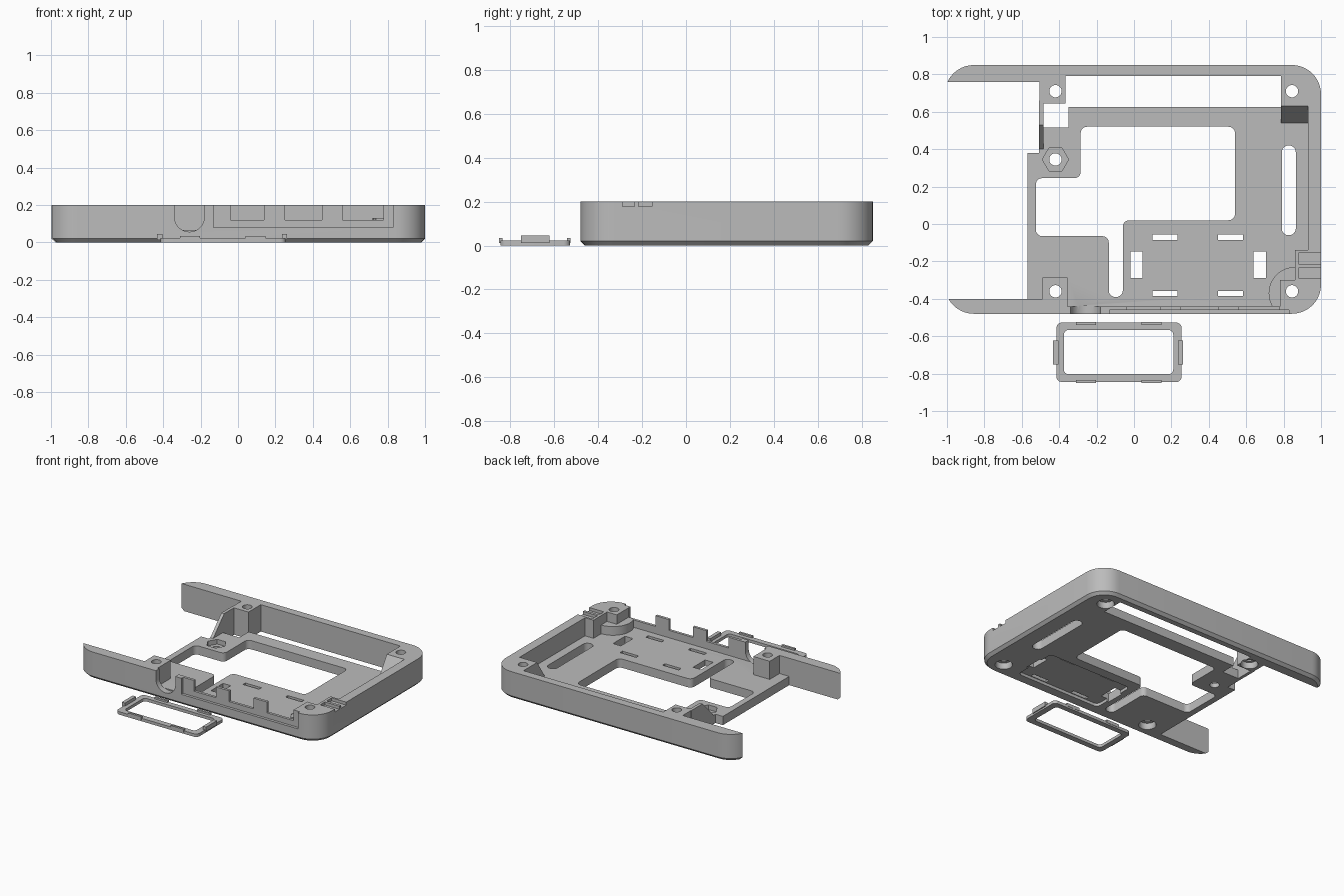
import bpy, bmesh, math
from mathutils import Vector

cube = bpy.data.objects.get("Cube")
if cube:
    bpy.data.objects.remove(cube, do_unlink=True)

grey = bpy.data.materials.new("plain grey")
grey.use_nodes = True
grey.diffuse_color = (0.5, 0.5, 0.5, 1)
grey.node_tree.nodes["Principled BSDF"].inputs["Base Color"].default_value = grey.diffuse_color

FLOOR, TOP, OVER, UNDER = 0.065, 0.2, 0.3, -0.1


def rect(x0, x1, y0, y1):
    return [(x0, y0), (x1, y0), (x1, y1), (x0, y1)]


def circle(x, y, r, n=32):
    return [(x + r * math.cos(math.tau * i / n), y + r * math.sin(math.tau * i / n)) for i in range(n)]


def rounded(pts, r, n=6):
    """Replace every corner of a right-angled outline with an arc."""
    out = []
    for i, p in enumerate(pts):
        p = Vector(p)
        a = (Vector(pts[i - 1]) - p).normalized() * r
        b = (Vector(pts[(i + 1) % len(pts)]) - p).normalized() * r
        for k in range(n + 1):
            t = math.pi / 2 * k / n
            out.append(tuple(p + a * (1 - math.sin(t)) + b * (1 - math.cos(t))))
    return out


def loft(bm, layers):
    """Stack outlines (points, z) into a closed solid."""
    loops = [[bm.verts.new((x, y, z)) for x, y in pts] for pts, z in layers]
    bm.faces.new(loops[0])
    bm.faces.new(loops[-1])
    for lo, hi in zip(loops, loops[1:]):
        for i in range(len(lo)):
            j = (i + 1) % len(lo)
            bm.faces.new((lo[i], lo[j], hi[j], hi[i]))


def build(name, *solids):
    """Each solid is a list of (outline, z) layers."""
    bm = bmesh.new()
    for layers in solids:
        loft(bm, layers)
    bmesh.ops.recalc_face_normals(bm, faces=bm.faces)
    mesh = bpy.data.meshes.new(name)
    bm.to_mesh(mesh)
    bm.free()
    mesh.materials.append(grey)
    ob = bpy.data.objects.new(name, mesh)
    bpy.context.collection.objects.link(ob)
    return ob


def prism(pts, z0, z1):
    return [(pts, z0), (pts, z1)]


def through(pts):
    return prism(pts, UNDER, OVER)


def cut(ob, *solids):
    cutter = build("cutter", *solids)
    cutter.hide_render = True
    mod = ob.modifiers.new("cut", 'BOOLEAN')
    mod.operation, mod.solver, mod.object = 'DIFFERENCE', 'EXACT', cutter
    bpy.context.view_layer.objects.active = ob
    bpy.ops.object.modifier_apply(modifier=mod.name)
    bpy.data.objects.remove(cutter, do_unlink=True)


def wedge(name, profile, x0, x1):
    """Extrude a (y, z) profile along x."""
    ob = build(name, prism(profile, x0, x1))
    for v in ob.data.vertices:
        y, z, x = v.co
        v.co = (x, y, z)
    return ob


# case body: rounded block with a chamfered bottom edge
outer = rounded(rect(-1.012, 1, -0.48, 0.85), 0.156, 10)
inset = rounded(rect(-0.992, 0.98, -0.46, 0.83), 0.136, 10)
case = build("case_body", [(inset, 0), (outer, 0.02), (outer, TOP)])

# interior cavity, leaving walls, arms and screw posts
cavity = [(-1.2, -0.40), (-0.49, -0.40), (-0.49, -0.285), (-0.355, -0.285),
          (-0.355, -0.44), (0.78, -0.44), (0.78, -0.30), (0.86, -0.30),
          (0.86, -0.14), (0.93, -0.14), (0.93, 0.63), (0.785, 0.63),
          (0.785, 0.79), (-0.365, 0.79), (-0.365, 0.645), (-0.505, 0.645),
          (-0.505, 0.76), (-1.2, 0.76)]
cut(case, prism(cavity, FLOOR, OVER))

# open left end
cut(case, through([(-1.2, -0.40), (-0.57, -0.40), (-0.57, 0.38), (-0.505, 0.38),
                   (-0.505, 0.76), (-1.2, 0.76)]))

# slot behind the floor
cut(case, through([(-0.485, 0.515), (-0.35, 0.515), (-0.35, 0.625), (0.785, 0.625),
                   (0.785, 0.79), (-0.365, 0.79), (-0.365, 0.645), (-0.485, 0.645)]))

# large floor opening
opening = [(-0.525, 0.245), (-0.285, 0.245), (-0.285, 0.52), (0.54, 0.52),
           (0.54, 0.02), (-0.06, 0.02), (-0.06, -0.39), (-0.135, -0.39),
           (-0.135, -0.065), (-0.525, -0.065)]
cut(case, through(rounded(opening, 0.034)))

# vent slot and clip slots in the floor
slots = [through(rounded(rect(0.79, 0.865, -0.06, 0.42), 0.036))]
for x in (0.1, 0.45):
    slots += [through(rect(x, x + 0.133, y, y + 0.028)) for y in (-0.085, -0.386)]
for x in (-0.02, 0.64):
    slots.append(through(rect(x, x + 0.065, -0.29, -0.148)))
cut(case, *slots)

# seat for the bezel under the floor
cut(case, prism(rounded(rect(-0.005, 0.69, -0.392, -0.052), 0.03), UNDER, 0.022))

# screw holes, countersinks and the hexagonal nut pocket
posts = [(-0.42, 0.71), (0.845, 0.71), (0.845, -0.36), (-0.42, -0.36)]
nut = (-0.42, 0.345)
cut(case, *[through(circle(x, y, 0.033)) for x, y in posts + [nut]])
cut(case, *[[(circle(x, y, 0.065), -0.01), (circle(x, y, 0.055), 0.01),
             (circle(x, y, 0.055), 0.045)] for x, y in posts])
cut(case, prism(circle(*nut, 0.07, 6), 0.03, OVER))

# front recess with three port windows
cut(case, prism(rect(-0.13, 0.83, -0.6, -0.46), 0.08, OVER))
cut(case, *[prism(rect(a, b, -0.6, -0.435), 0.12, OVER)
            for a, b in ((-0.04, 0.14), (0.25, 0.45), (0.56, 0.779))])

# round-bottomed cable slot in the front wall
arc = [(-0.26 + 0.08 * math.cos(math.pi * (1 + i / 16)),
        0.136 + 0.08 * math.sin(math.pi * (1 + i / 16))) for i in range(17)]
slot = arc + [(-0.18, OVER), (-0.34, OVER)]
cutter = wedge("slot_cutter", [(x, z) for x, z in slot], -0.6, -0.435)
for v in cutter.data.vertices:
    v.co = (v.co.y, v.co.x, v.co.z)
cutter.data.flip_normals()
cutter.hide_render = True
mod = case.modifiers.new("cut", 'BOOLEAN')
mod.operation, mod.solver, mod.object = 'DIFFERENCE', 'EXACT', cutter
bpy.context.view_layer.objects.active = case
bpy.ops.object.modifier_apply(modifier=mod.name)
bpy.data.objects.remove(cutter, do_unlink=True)

# cable clip channels in the right wall
cut(case, *[prism(rect(0.88, 1.1, a, b), 0.178, OVER) for a, b in ((-0.29, -0.235), (-0.215, -0.155))])

# lower round step around the front right post
fan = [(0.86 + 0.14 * math.cos(math.radians(a)), -0.37 + 0.14 * math.sin(math.radians(a)))
       for a in range(90, 211, 10)]
step = build("post_step", prism(fan + [(0.79, -0.44), (0.79, -0.31), (0.86, -0.31)], 0.05, 0.13))

# sloped supports
gusset = wedge("left_gusset", [(0.38, 0), (0.66, 0), (0.66, TOP), (0.53, TOP), (0.4, FLOOR), (0.38, FLOOR)],
               -0.508, -0.485)
ramp = wedge("corner_ramp", [(0.54, 0.06), (0.631, 0.06), (0.631, TOP), (0.54, FLOOR)], 0.785, 0.931)

# loose bezel in front of the case, with its clips
bezel = build("bezel_frame", prism(rounded(rect(-0.415, 0.255, -0.845, -0.527), 0.03), 0, 0.022))
cut(bezel, through(rounded(rect(-0.375, 0.21, -0.803, -0.567), 0.025)))
clips = [prism(rect(x, x + 0.027, -0.75, -0.622), 0.012, 0.045) for x in (-0.432, 0.236)]
for x in (-0.31, 0.04):
    clips += [prism(rect(x, x + 0.108, y, y + 0.016), 0.012, 0.035) for y in (-0.85, -0.541)]
bezel_clips = build("bezel_clips", *clips)

# shading
for ob in (case, step, gusset, ramp, bezel, bezel_clips):
    bm = bmesh.new()
    bm.from_mesh(ob.data)
    bmesh.ops.recalc_face_normals(bm, faces=bm.faces)
    bm.to_mesh(ob.data)
    bm.free()
    bpy.ops.object.select_all(action='DESELECT')
    ob.select_set(True)
    bpy.context.view_layer.objects.active = ob
    bpy.ops.object.shade_smooth_by_angle(angle=math.radians(30))
